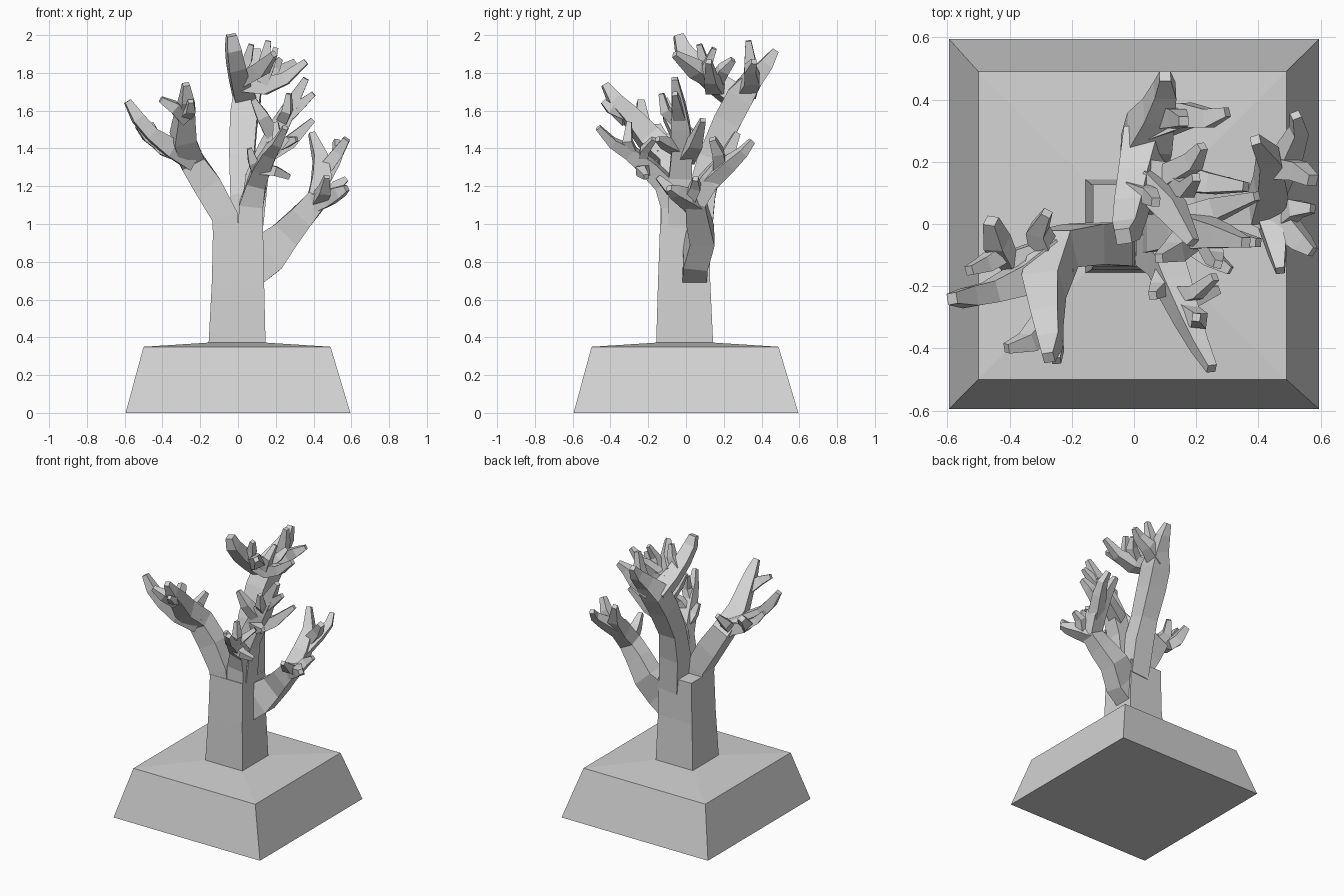
import bpy, bmesh
from mathutils import Vector

grey = bpy.data.materials.new("light grey")
grey.diffuse_color = (0.65, 0.65, 0.65, 1)


def finish(bm, name):
    bmesh.ops.recalc_face_normals(bm, faces=bm.faces[:])
    me = bpy.data.meshes.new(name)
    bm.to_mesh(me)
    bm.free()
    me.materials.append(grey)
    ob = bpy.data.objects.new(name, me)
    bpy.context.collection.objects.link(ob)


def skin(bm, rings):
    """Join four-sided rings into a closed tube."""
    vs = [[bm.verts.new(p) for p in r] for r in rings]
    for a, b in zip(vs, vs[1:]):
        for i in range(4):
            j = (i + 1) % 4
            bm.faces.new((a[i], a[j], b[j], b[i]))
    bm.faces.new(vs[0][::-1])
    bm.faces.new(vs[-1])


def square(cx, cy, z, h):
    return [(cx - h, cy - h, z), (cx + h, cy - h, z), (cx + h, cy + h, z), (cx - h, cy + h, z)]


def branch(bm, path):
    """Square tapered branch along (x, y, z, half width[, half depth]) points."""
    pts = [Vector(p[:3]) for p in path]
    u, rings = None, []
    for i, p in enumerate(path):
        t = (pts[min(i + 1, len(pts) - 1)] - pts[max(i - 1, 0)]).normalized()
        if u is None:
            u = Vector((0, 1, 0)) if abs(t.y) < 0.85 else Vector((1, 0, 0))
        u = (u - t * u.dot(t)).normalized()
        v = t.cross(u)
        a, b = u * p[3], v * p[-1]
        rings.append([pts[i] - a - b, pts[i] + a - b, pts[i] + a + b, pts[i] - a + b])
    skin(bm, rings)


def limb(name, *paths):
    bm = bmesh.new()
    for path in paths:
        branch(bm, path)
    finish(bm, name)


# Pedestal with a slightly pitched top
bm = bmesh.new()
skin(bm, [square(0, 0, 0, .595), square(-.005, -.005, .35, .495), square(-.005, -.005, .372, .15)])
finish(bm, "pedestal")

# Square trunk
bm = bmesh.new()
skin(bm, [square(-.005, -.007, .36, .151), square(0, -.01, .7, .138), square(0, -.005, 1.0, .132)])
finish(bm, "trunk")

# Left limb, bending to the front
limb("left_limb",
     [(-.06, -.065, .9, .07), (-.07, -.065, 1.04, .07), (-.16, -.065, 1.2, .065, .075),
      (-.25, -.08, 1.34, .065), (-.29, -.2, 1.46, .06), (-.28, -.3, 1.58, .045),
      (-.27, -.38, 1.66, .035), (-.275, -.43, 1.74, .018)],
     [(-.25, -.1, 1.35, .06), (-.36, -.18, 1.41, .05), (-.46, -.22, 1.48, .035),
      (-.53, -.235, 1.56, .032), (-.585, -.24, 1.65, .018)],
     [(-.28, -.31, 1.56, .035), (-.34, -.38, 1.62, .03), (-.41, -.4, 1.66, .015)],
     [(-.27, -.09, 1.36, .045), (-.4, -.12, 1.4, .035), (-.44, -.06, 1.45, .035), (-.46, .01, 1.52, .02)],
     [(-.42, -.09, 1.42, .03), (-.48, -.13, 1.46, .025), (-.53, -.15, 1.52, .015)],
     [(-.28, -.1, 1.37, .04), (-.31, -.02, 1.43, .03), (-.28, .035, 1.5, .015)],
     [(-.28, -.32, 1.58, .03), (-.25, -.4, 1.61, .025), (-.25, -.44, 1.65, .014)])

# Tall back limb
limb("back_limb",
     [(.055, .06, .9, .072), (.035, .08, 1.15, .075), (.02, .13, 1.35, .066), (.03, .22, 1.55, .072),
      (.05, .29, 1.68, .072), (.08, .36, 1.77, .05), (.1, .43, 1.85, .035), (.1, .475, 1.92, .018)],
     [(.04, .28, 1.66, .06), (.01, .15, 1.75, .05), (-.01, .05, 1.84, .045),
      (-.025, -.02, 1.93, .038), (-.035, -.04, 2.0, .025)],
     [(.06, .32, 1.71, .05), (.17, .35, 1.77, .04), (.24, .34, 1.82, .03), (.3, .36, 1.86, .015)],
     [(.1, .34, 1.74, .035), (.14, .34, 1.86, .03), (.16, .33, 1.97, .015)])
limb("back_limb_twigs",
     [(.02, .17, 1.74, .04), (.14, .15, 1.73, .045), (.25, .13, 1.77, .032), (.36, .12, 1.86, .015)],
     [(.1, .15, 1.74, .035), (.19, .2, 1.82, .028), (.22, .25, 1.87, .014)],
     [(.03, .14, 1.77, .04), (.12, .05, 1.82, .04), (.19, -.06, 1.9, .016)],
     [(0, .1, 1.8, .035), (.05, .09, 1.87, .025), (.07, .07, 1.95, .014)],
     [(.13, .13, 1.75, .03), (.17, .11, 1.84, .025), (.2, .15, 1.93, .013)])

# Front limb reaching forward
limb("front_limb",
     [(.065, -.065, .9, .066), (.07, -.07, 1.1, .064), (.1, -.12, 1.22, .05), (.13, -.2, 1.3, .045),
      (.17, -.3, 1.38, .035), (.21, -.39, 1.43, .025), (.25, -.465, 1.51, .015)],
     [(.13, -.2, 1.29, .03), (.2, -.24, 1.28, .025), (.27, -.21, 1.25, .014)],
     [(.16, -.28, 1.36, .03), (.21, -.31, 1.44, .025), (.2, -.3, 1.54, .013)],
     [(.11, -.15, 1.25, .03), (.08, -.21, 1.33, .025), (.06, -.23, 1.4, .013)],
     [(.14, -.23, 1.32, .028), (.2, -.22, 1.39, .022), (.26, -.17, 1.45, .013)])

# Upright limb in the middle
limb("upright_limb",
     [(.07, -.03, 1.0, .065), (.1, -.03, 1.25, .06), (.16, -.02, 1.4, .055), (.22, -.03, 1.52, .05),
      (.28, -.04, 1.63, .036), (.36, -.06, 1.77, .016)],
     [(.24, -.03, 1.55, .035), (.33, -.05, 1.63, .026), (.4, -.06, 1.69, .014)],
     [(.19, -.03, 1.46, .04), (.13, -.09, 1.57, .032), (.08, -.11, 1.66, .014)],
     [(.23, -.04, 1.54, .03), (.26, -.11, 1.6, .025), (.27, -.13, 1.69, .013)],
     [(.14, 0, 1.36, .045), (.27, .05, 1.43, .035), (.395, .09, 1.55, .014)],
     [(.16, -.04, 1.4, .035), (.25, -.11, 1.43, .028), (.31, -.15, 1.45, .013)])

# Right limb leaving the trunk lower down
limb("right_limb",
     [(.06, .045, .77, .065, .11), (.15, .05, .84, .065, .11), (.25, .085, .94, .065, .08),
      (.34, .06, 1.04, .06, .065), (.42, .05, 1.13, .055), (.44, .12, 1.23, .05),
      (.435, .21, 1.35, .036), (.39, .27, 1.48, .016)],
     [(.44, .12, 1.22, .042), (.5, .23, 1.32, .035), (.53, .3, 1.38, .025), (.52, .35, 1.44, .015)],
     [(.46, .18, 1.29, .035), (.53, .17, 1.38, .03), (.575, .14, 1.45, .018)],
     [(.4, .05, 1.11, .05), (.48, 0, 1.14, .042), (.54, -.06, 1.17, .03), (.575, -.09, 1.19, .016)],
     [(.43, .02, 1.13, .035), (.46, -.08, 1.18, .03), (.47, -.15, 1.25, .014)],
     [(.48, .02, 1.14, .03), (.52, .05, 1.2, .028), (.575, .05, 1.24, .014)])
